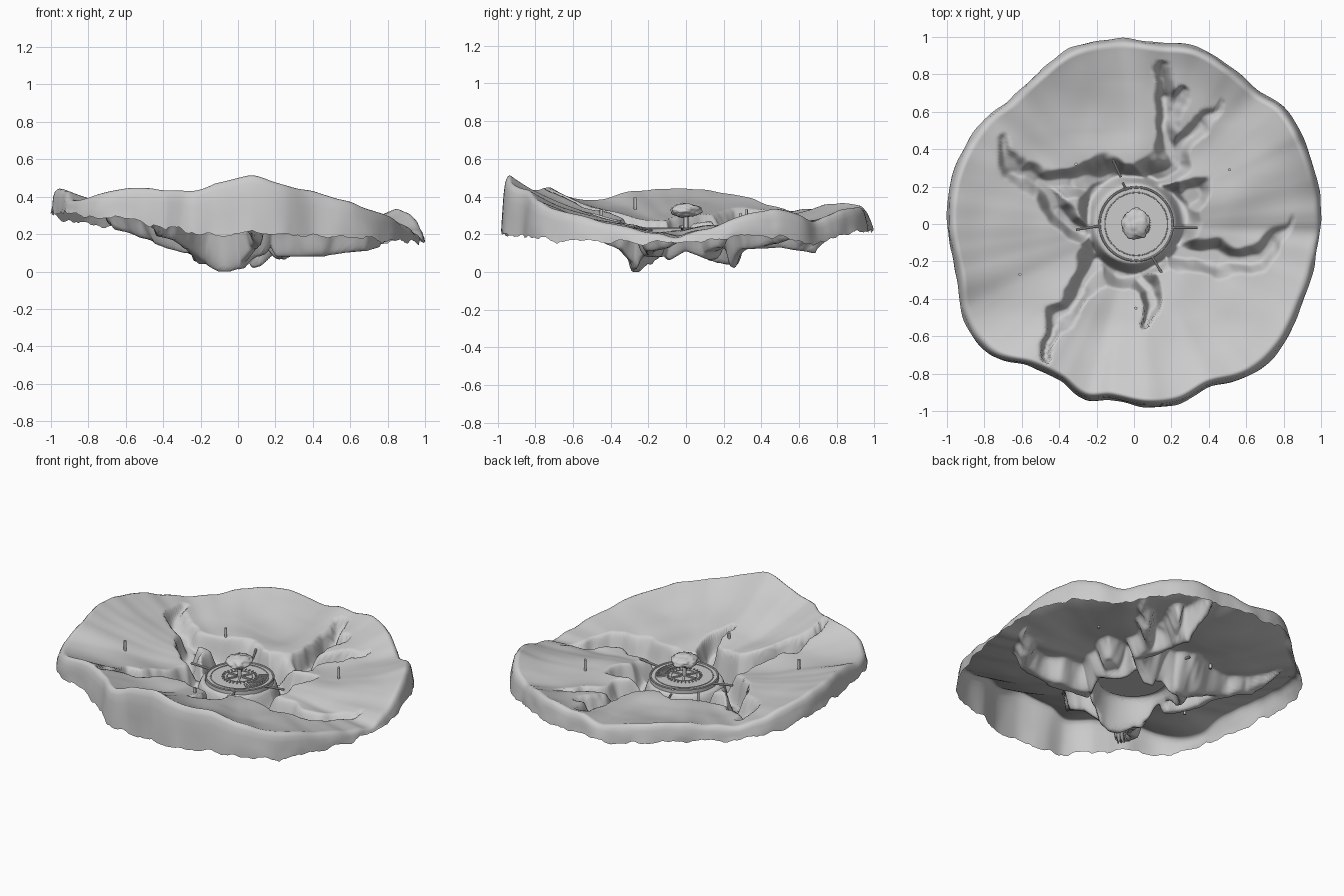
import bpy, bmesh, math
from mathutils import Vector, noise

if "Cube" in bpy.data.objects:
    bpy.data.objects.remove(bpy.data.objects["Cube"])

# rim control points: x, y, crest height, skirt bottom
RIM = [(1, 0, .20, .16), (.91, .45, .33, .19), (.80, .63, .30, .16), (.67, .71, .27, .16), (.49, .86, .33, .20),
       (.33, .95, .34, .22), (.14, .97, .33, .22), (-.10, .99, .31, .22), (-.34, .94, .36, .25),
       (-.50, .82, .36, .25), (-.66, .67, .33, .25), (-.80, .56, .33, .25), (-.95, .32, .40, .29),
       (-1, .05, .44, .32), (-.95, -.27, .43, .31), (-.91, -.51, .38, .31), (-.77, -.70, .41, .29),
       (-.56, -.76, .45, .28), (-.39, -.84, .43, .23), (-.26, -.94, .43, .21), (-.13, -.94, .47, .19),
       (.09, -.98, .51, .21), (.25, -.96, .47, .20), (.41, -.87, .43, .19), (.62, -.81, .37, .18),
       (.78, -.67, .32, .17), (.89, -.45, .26, .16), (.98, -.13, .20, .155)]
POLAR = sorted((math.atan2(y, x) % math.tau, math.hypot(x, y), t, b) for x, y, t, b in RIM)

# canyon arms: x, y, half width, floor height
ARMS = [
    [(.22, -.14, .12, .08), (.45, -.19, .09, .08), (.65, -.19, .08, .11), (.75, -.10, .06, .13), (.83, .02, .02, .19)],
    [(.10, .24, .12, .02), (.20, .33, .10, .12), (.18, .50, .07, .13), (.18, .68, .07, .10), (.15, .86, .025, .25)],
    [(.21, .36, .08, .12), (.29, .45, .06, .15), (.37, .54, .05, .17), (.46, .66, .02, .24)],
    [(.19, .58, .06, .12), (.27, .71, .03, .2)],
    [(-.13, .24, .14, .04), (-.32, .22, .10, .12), (-.50, .22, .08, .18), (-.63, .28, .06, .22), (-.71, .46, .03, .29)],
    [(-.50, .22, .06, .18), (-.40, .06, .08, .14), (-.30, -.03, .09, .10)],
    [(-.17, -.2, .14, .04), (-.27, -.32, .08, .12), (-.35, -.45, .06, .17), (-.45, -.55, .045, .20), (-.48, -.72, .025, .26)],
    [(.0, -.24, .10, .02), (.10, -.35, .06, .12), (.08, -.52, .025, .20)],
    [(.22, .08, .10, .09), (.35, .18, .08, .13)],
]


def smooth(t):
    t = max(0, min(1, t))
    return t * t * (3 - 2 * t)


def rim_at(a):
    # periodic cubic interpolation around the outline
    n = len(POLAR)
    a %= math.tau
    i = max([k for k in range(n) if POLAR[k][0] <= a + 1e-9], default=n - 1)
    p0, p1, p2, p3 = (POLAR[(i + k) % n] for k in (-1, 0, 1, 2))
    t = ((a - p1[0]) % math.tau) / ((p2[0] - p1[0]) % math.tau)
    return [.5 * (2 * b + (c - d0) * t + (2 * d0 - 5 * b + 4 * c - e) * t * t + (3 * b - d0 - 3 * c + e) * t ** 3)
            for d0, b, c, e in list(zip(p0, p1, p2, p3))[1:]]


def height(x, y, plateau):
    # carve the arms and the pit out of the plateau, then raise the centre
    wx = x + .04 * noise.noise((x * 8, y * 8, 1)) + .006 * noise.noise((x * 20, y * 20, 4))
    wy = y + .04 * noise.noise((x * 8, y * 8, 7)) + .006 * noise.noise((x * 20, y * 20, 9))
    z = plateau
    for arm in ARMS:
        for (ax, ay, aw, af), (bx, by, bw, bf) in zip(arm, arm[1:]):
            dx, dy = bx - ax, by - ay
            t = max(0, min(1, ((wx - ax) * dx + (wy - ay) * dy) / (dx * dx + dy * dy)))
            w = aw + (bw - aw) * t
            d = math.hypot(wx - ax - dx * t, wy - ay - dy * t)
            if d < w:
                f = min(af + (bf - af) * t, plateau)
                z = min(z, plateau + (f - plateau) * smooth(1.25 * (1 - d / w)))
    r, a = math.hypot(x, y), math.atan2(y, x)
    pit = .335 + .03 * math.sin(3 * a + 1) + .035 * noise.noise((x * 9, y * 9, 3))
    floor = .105 + .05 * noise.noise((x * 7, y * 7, 5)) - .1 * abs(math.sin(a))
    z = min(z, plateau + (floor - plateau) * smooth((pit - r) / .085))
    island = smooth((.268 - r) / .06)
    return max(0, z + (.205 - z) * island)


def obj_from(bm, name):
    me = bpy.data.meshes.new(name)
    bm.to_mesh(me)
    bm.free()
    ob = bpy.data.objects.new(name, me)
    bpy.context.collection.objects.link(ob)
    return ob


# terrain sheet with hanging skirt
NA, NR = 320, 95
bm = bmesh.new()
rings = [[] for _ in range(NR + 6)]
for i in range(NA):
    a = math.tau * i / NA
    R, top, bot = rim_at(a)
    ca, sa = math.cos(a), math.sin(a)
    top += .012 * noise.noise((ca * 8, sa * 8, 11))
    power = 2.4 + 1.6 * smooth(sa * 1.5)   # back plateau stays flat longer
    for j in range(NR):
        t = (j + .4) / (NR - .6)
        r = R * .955 * t
        x, y = r * ca, r * sa
        base = .25 - .05 * x
        p = base + (top - base) * t ** power + .025 * noise.noise((x * 4, y * 4, 2)) * (1 - t ** 4)
        rings[j].append(bm.verts.new((x, y, height(x, y, p))))
    bot += .025 * noise.noise((ca * 10, sa * 10, 3)) + .012 * noise.noise((ca * 30, sa * 30, 6))
    for j, (s, k) in enumerate([(.968, .03), (.98, .14), (.988, .35), (.993, .6), (.997, .8), (1, 1)]):
        s += .008 * noise.noise((ca * 9, sa * 9, k * 2)) * k
        rings[NR + j].append(bm.verts.new((R * s * ca, R * s * sa, top + (bot - top) * k)))
bm.faces.new(rings[0])
for r0, r1 in zip(rings, rings[1:]):
    for i in range(NA):
        k = (i + 1) % NA
        bm.faces.new((r0[i], r1[i], r1[k], r0[k]))
for f in bm.faces:
    f.smooth = True
obj_from(bm, "canyon_terrain")


def finish(name):
    ob = bpy.context.object
    ob.name = name
    bpy.ops.object.shade_smooth_by_angle(angle=math.radians(35))
    return ob


def cylinder(name, r, z0, z1, x=0, y=0, n=48):
    bpy.ops.mesh.primitive_cylinder_add(vertices=n, radius=r, depth=z1 - z0, location=(x, y, (z0 + z1) / 2))
    return finish(name)


def ring(name, r, thick, z):
    bpy.ops.mesh.primitive_torus_add(major_radius=r, minor_radius=thick, major_segments=64, minor_segments=8, location=(CX, 0, z))
    return finish(name)


def rod(name, a, b, r):
    a, b = Vector(a), Vector(b)
    bpy.ops.mesh.primitive_cylinder_add(vertices=10, radius=r, depth=(b - a).length, location=(a + b) / 2)
    bpy.context.object.rotation_euler = (b - a).to_track_quat('Z', 'Y').to_euler()
    return finish(name)


def blocks(name, angles, r, size, z):
    # radial blocks joined in one mesh
    bm = bmesh.new()
    for a in angles:
        vs = bmesh.ops.create_cube(bm, size=1)["verts"]
        bmesh.ops.scale(bm, vec=size, verts=vs)
        bmesh.ops.translate(bm, vec=(r, 0, z), verts=vs)
        for v in vs:
            x, y = v.co.x, v.co.y
            v.co.x, v.co.y = CX + x * math.cos(a) - y * math.sin(a), x * math.sin(a) + y * math.cos(a)
    return obj_from(bm, name)


# central dial platform
CX = .012
cylinder("platform_disc", .2, .2, .228, CX)
for i, (r, t) in enumerate([(.196, .006), (.168, .003), (.075, .003)]):
    ring(f"platform_ring_{i}", r, t, .229)
blocks("side_slots", [math.radians(-40 + 8 * i) for i in range(11)], .135, (.05, .01, .01), .231)
blocks("inner_ticks", [math.tau * i / 28 for i in range(28)], .097, (.015, .005, .008), .23)
blocks("spokes", [math.tau * i / 6 for i in range(6)], .05, (.06, .012, .01), .23)

# bridges across the moat
for i, (a, b) in enumerate([((-.18, -.01), (-.31, -.03)), ((.2, -.02), (.34, -.02)),
                            ((-.07, .25), (-.12, .36)), ((.1, -.18), (.165, -.29)), ((-.04, .18), (-.06, .22))]):
    rod(f"bridge_{i}", (*a, .225), (*b, .24), .007)

# boulder on a stem
cylinder("boulder_stem", .012, .22, .31, CX, n=16)
bm = bmesh.new()
bmesh.ops.create_icosphere(bm, subdivisions=4, radius=1)
for v in bm.verts:
    s = 1 + .18 * noise.noise(v.co * 1.8) + .12 * noise.noise(v.co * 4)
    v.co = Vector((v.co.x * .075, v.co.y * .08, v.co.z * .037)) * s + Vector((CX, 0, .327))
for f in bm.faces:
    f.smooth = True
obj_from(bm, "boulder")

# marker posts on the plateaus
for i, (x, y, z) in enumerate([(-.31, .32, .27), (.51, .29, .25), (-.61, -.27, .335), (.01, -.45, .27)]):
    cylinder(f"marker_post_{i}", .008, z - .02, z + .06, x, y, 12)
